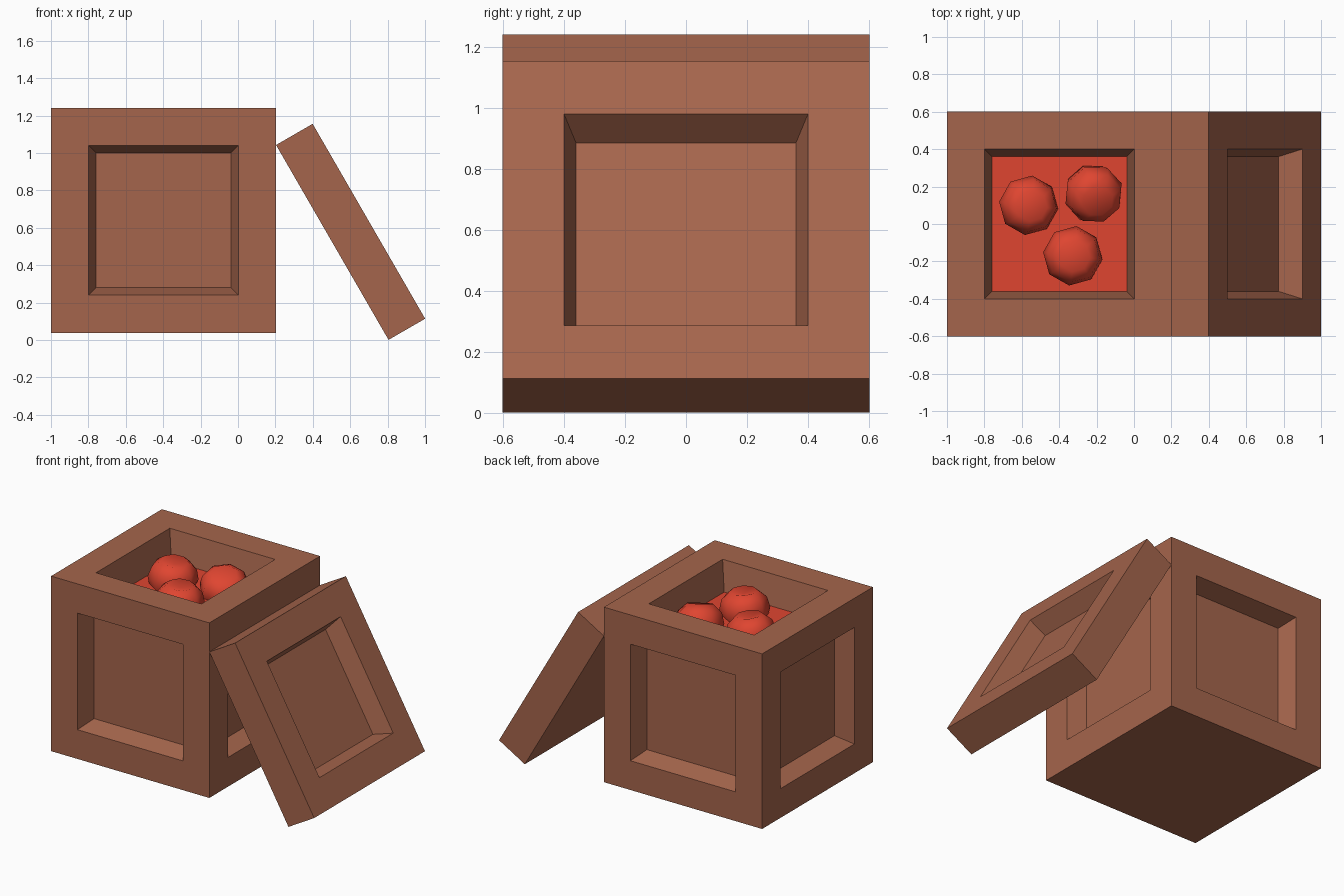
import bpy, bmesh, math
from mathutils import Matrix

if "Cube" in bpy.data.objects:
    bpy.data.objects.remove(bpy.data.objects["Cube"])


def material(name, rgb):
    m = bpy.data.materials.new(name)
    m.diffuse_color = (*rgb, 1)
    m.use_nodes = True
    m.node_tree.nodes["Principled BSDF"].inputs["Base Color"].default_value = m.diffuse_color
    return m


WOOD = material("brown_wood", (0.376, 0.130, 0.072))
RED = material("apple_red", (0.74, 0.060, 0.030))


def finish(bm, name, mats, loc, rot=(0, 0, 0)):
    mesh = bpy.data.meshes.new(name)
    bmesh.ops.recalc_face_normals(bm, faces=bm.faces)
    bm.to_mesh(mesh)
    bm.free()
    ob = bpy.data.objects.new(name, mesh)
    for m in mats:
        mesh.materials.append(m)
    ob.location, ob.rotation_euler = loc, rot
    bpy.context.collection.objects.link(ob)
    return ob


def box(size):
    bm = bmesh.new()
    bmesh.ops.create_cube(bm, size=1, matrix=Matrix.Diagonal((*size, 1)))
    bm.normal_update()
    return bm


def recess(bm, faces, depth):
    # flat frame 0.2 wide, then a sunken panel with slightly tapered walls
    bmesh.ops.inset_individual(bm, faces=faces, thickness=0.201, use_even_offset=True)
    bmesh.ops.inset_individual(bm, faces=faces, thickness=0.04, depth=-depth,
                               use_even_offset=True)


# crate: four recessed sides, deeper top filled with red, flat bottom
bm = box((1.203, 1.203, 1.203))
sides = [f for f in bm.faces if abs(f.normal.z) < 0.5]
top = [f for f in bm.faces if f.normal.z > 0.5]
recess(bm, sides, 0.123)
recess(bm, top, 0.2)
for f in top:
    f.material_index = 1
finish(bm, "crate", [WOOD, RED], (-0.3985, 0, 0.64))

# lid leaning against the right side
bm = box((1.203, 1.203, 0.226))
recess(bm, [f for f in bm.faces if f.normal.z > 0.5], 0.123)
finish(bm, "lid", [WOOD], (0.602, 0, 0.578), (0, math.radians(60), 0))

# apples: eight-sided lathed profile with a shallow dimple on top
PROFILE = [(0, -0.12), (0.08, -0.135), (0.135, -0.08), (0.16, 0.01),
           (0.142, 0.08), (0.085, 0.13), (0, 0.108)]


def apple(name, loc, rot):
    bm = bmesh.new()
    vs = [bm.verts.new((r, 0, z)) for r, z in PROFILE]
    es = [bm.edges.new(p) for p in zip(vs, vs[1:])]
    bmesh.ops.spin(bm, geom=vs + es, axis=(0, 0, 1), cent=(0, 0, 0),
                   angle=math.tau, steps=8, use_merge=True)
    bmesh.ops.remove_doubles(bm, verts=bm.verts, dist=0.001)
    ob = finish(bm, name, [RED], loc, [math.radians(a) for a in rot])
    bpy.ops.object.select_all(action='DESELECT')
    ob.select_set(True)
    bpy.context.view_layer.objects.active = ob
    bpy.ops.object.shade_smooth_by_angle(angle=math.radians(60))


apple("apple_left", (-0.565, 0.10, 1.07), (0, 8, -7))
apple("apple_back", (-0.218, 0.165, 1.07), (22, 4, 20))
apple("apple_front", (-0.328, -0.17, 1.07), (0, 4, -7))
